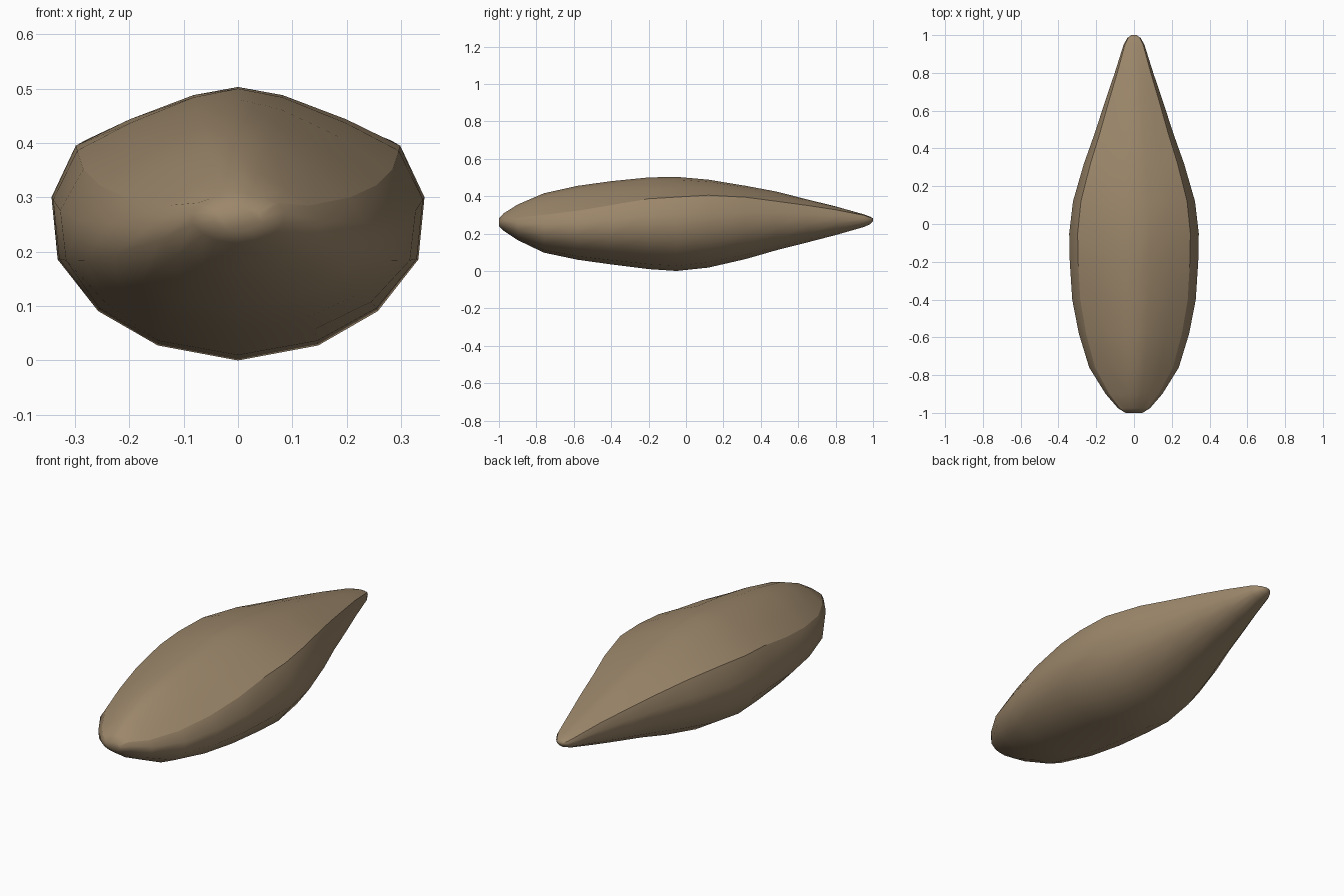
import bpy
import bmesh

cube = bpy.data.objects.get("Cube")
if cube:
    bpy.data.objects.remove(cube)

# Stations along the body: y, half width, bottom z, rim z, top z
STATIONS = [
    (-1.0, .045, .238, .272, .282), (-.975, .085, .215, .29, .308),
    (-.9, .15, .165, .285, .355), (-.76, .237, .098, .30, .415),
    (-.58, .292, .06, .322, .455), (-.4, .327, .035, .352, .48),
    (-.2, .34, .01, .386, .5), (-.05, .343, .0, .395, .503),
    (.12, .323, .018, .405, .488), (.32, .265, .064, .394, .455),
    (.48, .208, .11, .373, .425), (.65, .153, .153, .35, .382),
    (.8, .102, .192, .327, .345), (.95, .055, .235, .298, .303),
    (.985, .035, .25, .286, .29), (1.0, .014, .265, .278, .281),
]

# Half sections as (width fraction, height fraction)
LOWER = [(0, 0), (.43, .07), (.75, .23), (.967, .47), (1, .76), (.87, 1)]
UPPER = [(.58, .45), (.24, .86), (0, 1)]
RIM = len(LOWER) - 1


def half_section(width, bottom, rim, top):
    """Right-hand outline from the keel, over the rim, to the ridge."""
    points = [(width * u, bottom + (rim - bottom) * v) for u, v in LOWER]
    points += [(width * u, rim + (top - rim) * v) for u, v in UPPER]
    return points


def make_material(name, color):
    mat = bpy.data.materials.new(name)
    mat.use_nodes = True
    mat.diffuse_color = color
    mat.node_tree.nodes["Principled BSDF"].inputs["Base Color"].default_value = color
    return mat


# Loft closed rings along the body
bm = bmesh.new()
rings = []
for y, *size in STATIONS:
    half = half_section(*size)
    mirrored = [(-x, z) for x, z in half[-2:0:-1]]
    rings.append([bm.verts.new((x, y, z)) for x, z in half + mirrored])

count = len(rings[0])
for a, b in zip(rings, rings[1:]):
    for i in range(count):
        j = (i + 1) % count
        bm.faces.new((a[i], a[j], b[j], b[i]))

# Close the blunt nose and the thin tail
bm.faces.new(rings[0])
bm.faces.new(rings[-1])
bmesh.ops.recalc_face_normals(bm, faces=bm.faces)

# Smooth shell with a crisp seam along both rims
for face in bm.faces:
    face.smooth = True
for a, b in zip(rings, rings[1:]):
    for i in (RIM, count - RIM):
        bm.edges.get((a[i], b[i])).smooth = False

mesh = bpy.data.meshes.new("seed_shell")
bm.to_mesh(mesh)
bm.free()
mesh.materials.append(make_material("tan_husk", (.33, .24, .145, 1)))
shell = bpy.data.objects.new("seed_shell", mesh)
bpy.context.collection.objects.link(shell)
